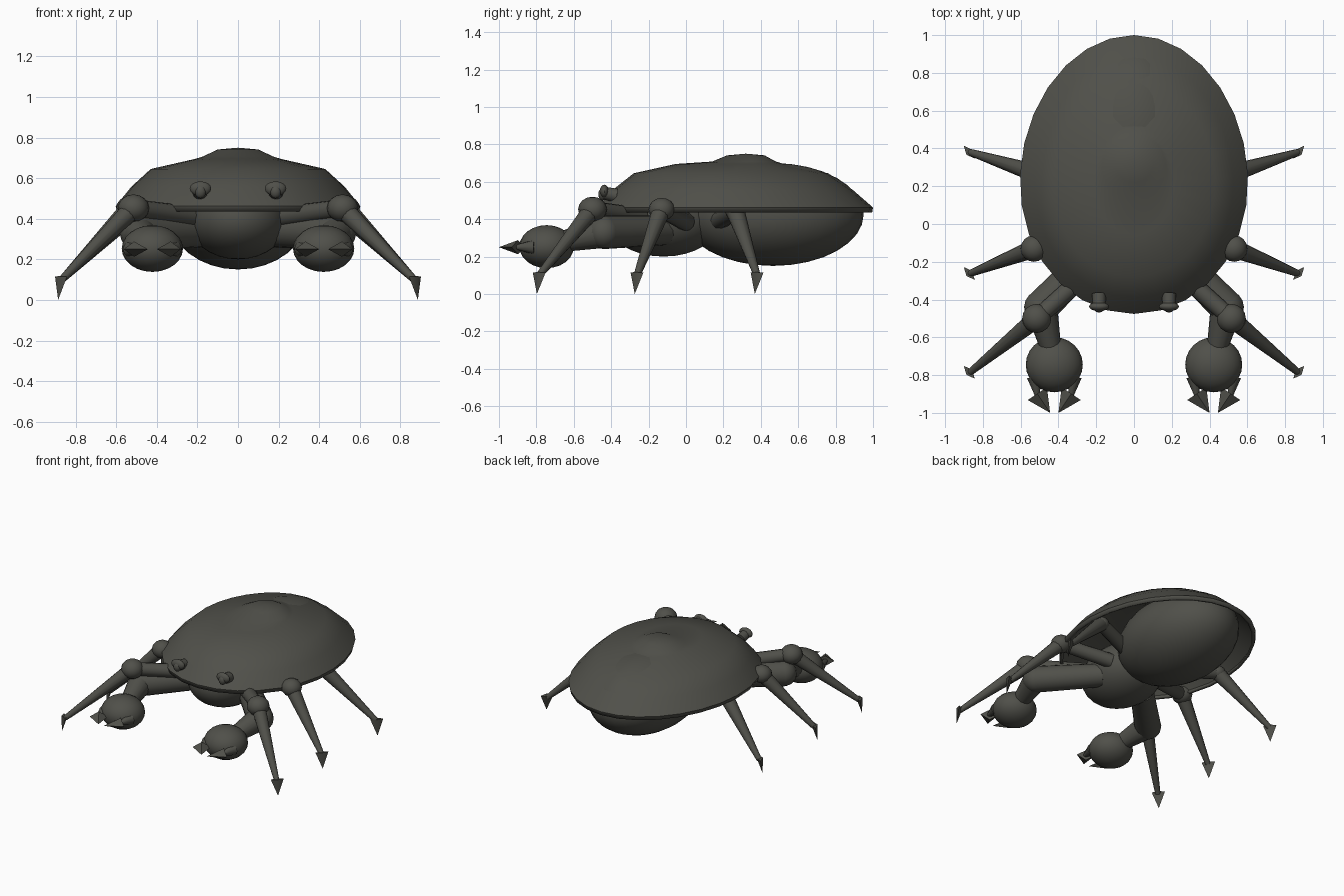
import bpy, bmesh
from math import sin, cos, pi, radians
from mathutils import Vector, Matrix

cube = bpy.data.objects.get("Cube")
if cube:
    bpy.data.objects.remove(cube, do_unlink=True)

grey = bpy.data.materials.new("dark_olive_grey")
grey.use_nodes = True
colour = (0.08, 0.08, 0.068, 1)
grey.diffuse_color = colour
bsdf = grey.node_tree.nodes["Principled BSDF"]
bsdf.inputs["Base Color"].default_value = colour
bsdf.inputs["Roughness"].default_value = 0.7


def finish(bm, name, angle=30):
    bmesh.ops.recalc_face_normals(bm, faces=bm.faces)
    mesh = bpy.data.meshes.new(name)
    bm.to_mesh(mesh)
    bm.free()
    mesh.materials.append(grey)
    ob = bpy.data.objects.new(name, mesh)
    bpy.context.collection.objects.link(ob)
    bpy.ops.object.select_all(action='DESELECT')
    ob.select_set(True)
    bpy.context.view_layer.objects.active = ob
    bpy.ops.object.shade_smooth_by_angle(angle=radians(angle))
    return ob


def ball(name, centre, radii, segments=24):
    bm = bmesh.new()
    matrix = Matrix.Translation(centre) @ Matrix.Diagonal((*radii, 1))
    bmesh.ops.create_uvsphere(bm, u_segments=segments, v_segments=segments // 2,
                              radius=1, matrix=matrix)
    return finish(bm, name, 40)


def taper(name, start, end, r1, r2, sides=12, squash=(1, 1)):
    """Tapered limb from start to end; squash flattens its cross-section."""
    a, b = Vector(start), Vector(end)
    axis = b - a
    turn = axis.to_track_quat('Z', 'Y').to_matrix().to_4x4()
    matrix = Matrix.Translation((a + b) / 2) @ turn @ Matrix.Diagonal((*squash, 1, 1))
    bm = bmesh.new()
    bmesh.ops.create_cone(bm, cap_ends=True, segments=sides, radius1=r1,
                          radius2=r2, depth=axis.length, matrix=matrix)
    return finish(bm, name, 50)


# Domed shell: stacked egg-shaped rings (centre y, half width, half length, z)
rings = [(0.262, 0.595, 0.733, 0.435), (0.262, 0.603, 0.738, 0.462),
         (0.25, 0.525, 0.64, 0.558), (0.24, 0.43, 0.52, 0.645),
         (0.235, 0.21, 0.29, 0.695), (0.31, 0.17, 0.17, 0.708),
         (0.32, 0.1, 0.1, 0.741)]
count = 28
bm = bmesh.new()
loops = []
for cy, rx, ry, z in rings:
    loop = []
    for i in range(count):
        a = 2 * pi * i / count
        loop.append(bm.verts.new((rx * cos(a) * (1 - 0.05 * sin(a)), cy + ry * sin(a), z)))
    loops.append(loop)
for low, high in zip(loops, loops[1:]):
    for i in range(count):
        j = (i + 1) % count
        bm.faces.new((low[i], low[j], high[j], high[i]))
peak = bm.verts.new((0, 0.32, 0.75))
for i in range(count):
    bm.faces.new((loops[-1][i], loops[-1][(i + 1) % count], peak))
shell = finish(bm, "shell", 30)
solid = shell.modifiers.new("thickness", 'SOLIDIFY')
solid.thickness = 0.02
solid.offset = -1

# Underside of the body
ball("abdomen", (0, 0.465, 0.425), (0.345, 0.485, 0.275), 32)
ball("thorax", (0, -0.12, 0.4), (0.25, 0.31, 0.2), 32)

# Legs: name, hip, knee, foot y, knee radius
legs = [("front", (0.22, -0.24, 0.41), (0.515, -0.5, 0.452), -0.785, 0.077),
        ("middle", (0.2, 0, 0.385), (0.53, -0.13, 0.452), -0.262, 0.07),
        ("hind", (0.2, 0.17, 0.39), (0.51, 0.265, 0.44), 0.38, 0.055)]

for side, s in (("left", 1), ("right", -1)):
    def at(x, y, z):
        return (s * x, y, z)

    for name, hip, knee, fy, r in legs:
        label = f"{side}_{name}"
        taper(label + "_upper_leg", at(*hip), at(*knee), 0.05, 0.045)
        ball(label + "_knee", at(*knee), (r, r, r * 0.88), 16)
        taper(label + "_shin", at(*knee), at(0.868, fy, 0.1), 0.05, 0.018)
        taper(label + "_foot", at(0.872, fy, 0.114), at(0.886, fy - 0.012, 0),
              0.045, 0, 4, (1, 0.45))

    # Claw arm, elbow and round claw
    elbow = at(0.49, -0.44, 0.33)
    taper(side + "_claw_arm", at(0.17, -0.12, 0.34), elbow, 0.08, 0.09, 16)
    ball(side + "_elbow", elbow, (0.092, 0.09, 0.09), 16)
    taper(side + "_forearm", elbow, at(0.44, -0.66, 0.28), 0.085, 0.055, 16)
    ball(side + "_claw", at(0.422, -0.745, 0.253), (0.151, 0.146, 0.115))

    # Pair of barbed pincers on each claw
    for part, k in (("inner", -1), ("outer", 1)):
        x = 0.422 + k * 0.09
        taper(f"{side}_{part}_pincer_stem", at(x + k * 0.015, -0.81, 0.25),
              at(x, -0.91, 0.25), 0.04, 0.012)
        taper(f"{side}_{part}_pincer_tip", at(x, -0.898, 0.25),
              at(0.422 + k * 0.022, -1, 0.25), 0.061, 0, 4, (1, 0.62))

    # Stalked eye
    taper(side + "_eye_stalk", at(0.185, -0.37, 0.525), at(0.185, -0.44, 0.54), 0.037, 0.034)
    ball(side + "_eye_cap", at(0.185, -0.437, 0.548), (0.053, 0.024, 0.036), 16)
    ball(side + "_eye_bead", at(0.185, -0.447, 0.533), (0.028, 0.022, 0.033), 12)
